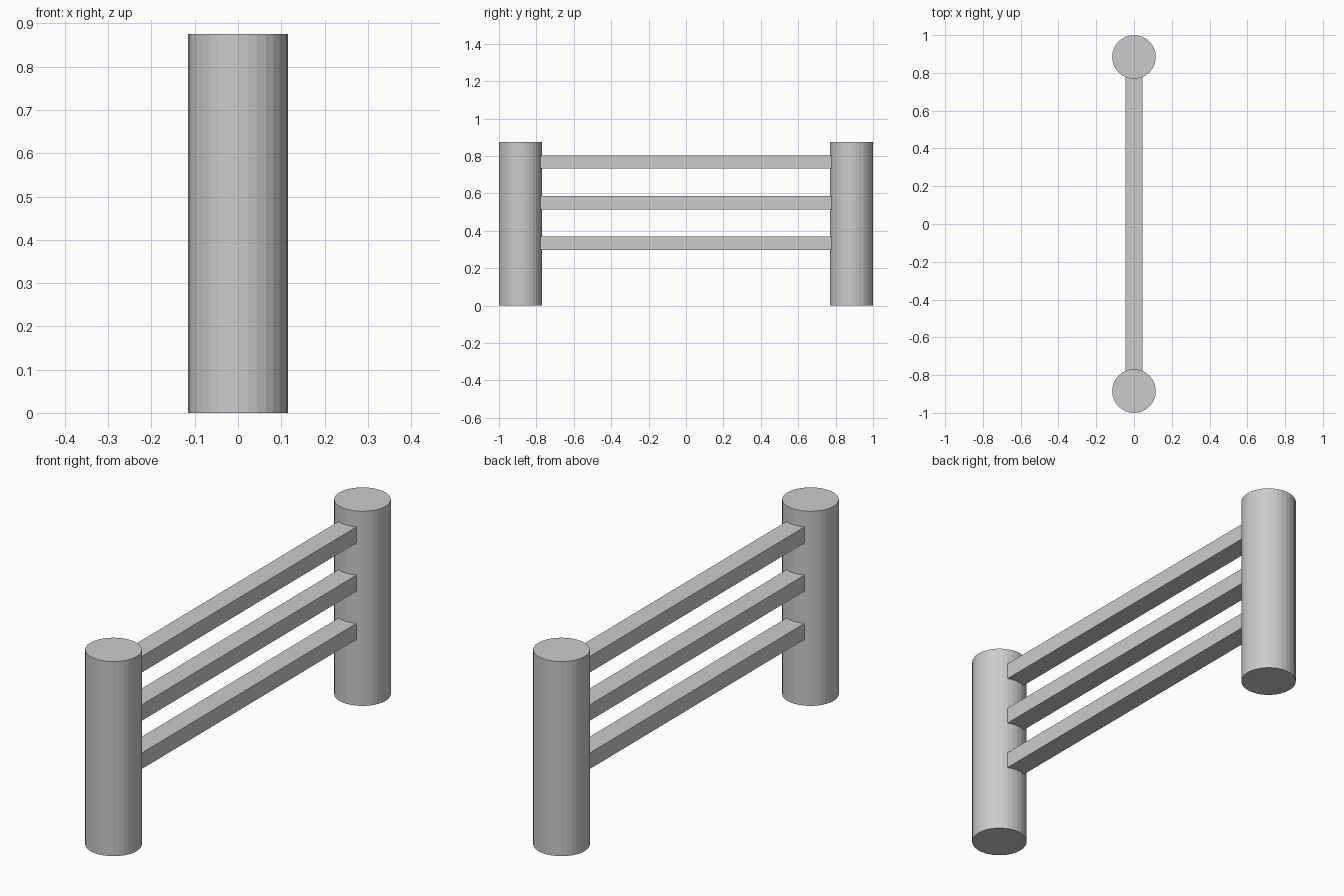
import bpy

if "Cube" in bpy.data.objects:
    bpy.data.objects.remove(bpy.data.objects["Cube"])

POST_RADIUS = 0.1155
POST_HEIGHT = 0.875
POST_Y = 1 - POST_RADIUS
RAIL_SIZE = (0.09, 1.554, 0.072)


def add_post(name, y):
    bpy.ops.mesh.primitive_cylinder_add(
        vertices=32, radius=POST_RADIUS, depth=POST_HEIGHT,
        location=(0, y, POST_HEIGHT / 2))
    bpy.context.object.name = name


def add_rail(name, z):
    bpy.ops.mesh.primitive_cube_add(size=1, location=(0, 0, z))
    rail = bpy.context.object
    rail.name = name
    rail.scale = RAIL_SIZE
    bpy.ops.object.transform_apply(location=False, rotation=False, scale=True)


# Round end posts
add_post("front_post", -POST_Y)
add_post("back_post", POST_Y)

# Three horizontal rails, ends just embedded in the posts
for label, z in (("lower", 0.334), ("middle", 0.551), ("upper", 0.768)):
    add_rail(label + "_rail", z)
